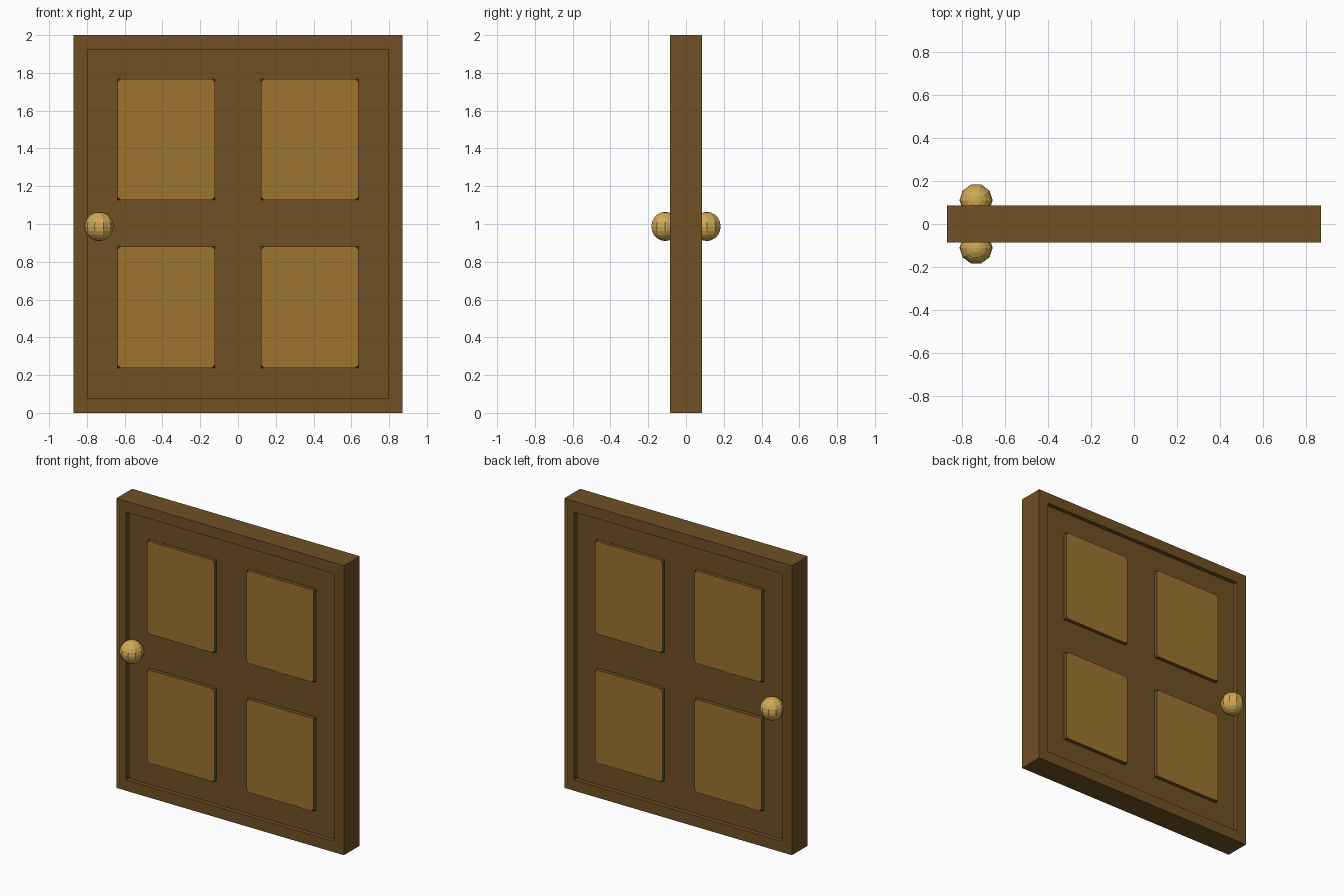
import bpy, bmesh, math
from mathutils import Matrix, Vector

if "Cube" in bpy.data.objects:
    bpy.data.objects.remove(bpy.data.objects["Cube"])


def material(name, rgb):
    m = bpy.data.materials.new(name)
    m.diffuse_color = (*rgb, 1)
    m.use_nodes = True
    m.node_tree.nodes["Principled BSDF"].inputs["Base Color"].default_value = m.diffuse_color
    return m


DARK = material("dark_wood", (0.160, 0.080, 0.0175))
LIGHT = material("light_wood", (0.335, 0.175, 0.029))
BRASS = material("brass", (0.630, 0.400, 0.090))

HALF_T = 0.086    # half thickness of the door
FLOOR = 0.057     # recessed field
PANEL = 0.083     # face of raised panels


def finish(name, bm, mats):
    bmesh.ops.recalc_face_normals(bm, faces=bm.faces)
    me = bpy.data.meshes.new(name)
    bm.to_mesh(me)
    bm.free()
    for m in mats:
        me.materials.append(m)
    ob = bpy.data.objects.new(name, me)
    bpy.context.collection.objects.link(ob)
    return ob


def box(lo, hi):
    bm = bmesh.new()
    lo, hi = Vector(lo), Vector(hi)
    bmesh.ops.create_cube(bm, size=1, matrix=Matrix.Translation((lo + hi) / 2)
                          @ Matrix.Diagonal((*(hi - lo), 1)))
    bm.normal_update()
    return bm


# Door slab: both broad faces inset and pushed in to leave a raised border
bm = box((-0.87, -HALF_T, 0), (0.87, HALF_T, 2))
for f in [f for f in bm.faces if abs(f.normal.y) > 0.9]:
    s = math.copysign(1, f.normal.y)
    for thickness in (0.106, 0.0):
        bmesh.ops.inset_region(bm, faces=[f], thickness=thickness)
    for v in f.verts:
        v.co.y = s * FLOOR
bmesh.ops.remove_doubles(bm, verts=bm.verts, dist=1e-6)
finish("door_slab", bm, [DARK])

# Raised panels: dark sides and clipped corners, light face
for side, s in (("front", -1), ("back", 1)):
    for col, x0, x1 in (("left", -0.637, -0.123), ("right", 0.123, 0.637)):
        for row, z0, z1 in (("lower", 0.237, 0.88), ("upper", 1.128, 1.768)):
            ya, yb = sorted((s * (FLOOR - 0.01), s * PANEL))
            bm = box((x0, ya, z0), (x1, yb, z1))
            outer = [v for v in bm.verts if abs(v.co.y) > FLOOR]
            bmesh.ops.bevel(bm, geom=outer, offset=0.016, segments=1,
                            affect='VERTICES')
            bm.normal_update()
            for f in bm.faces:
                f.material_index = int(f.normal.y * s > 0.95)
            finish(f"{side}_{row}_{col}_panel", bm, [DARK, LIGHT])

# Door knobs
for side, s in (("front", -1), ("back", 1)):
    bm = bmesh.new()
    bmesh.ops.create_uvsphere(
        bm, u_segments=10, v_segments=10, radius=0.077,
        matrix=Matrix.Translation((-0.735, s * 0.11, 0.987))
        @ Matrix.Rotation(math.pi / 2, 4, 'Z'))
    finish(f"{side}_knob", bm, [BRASS])
